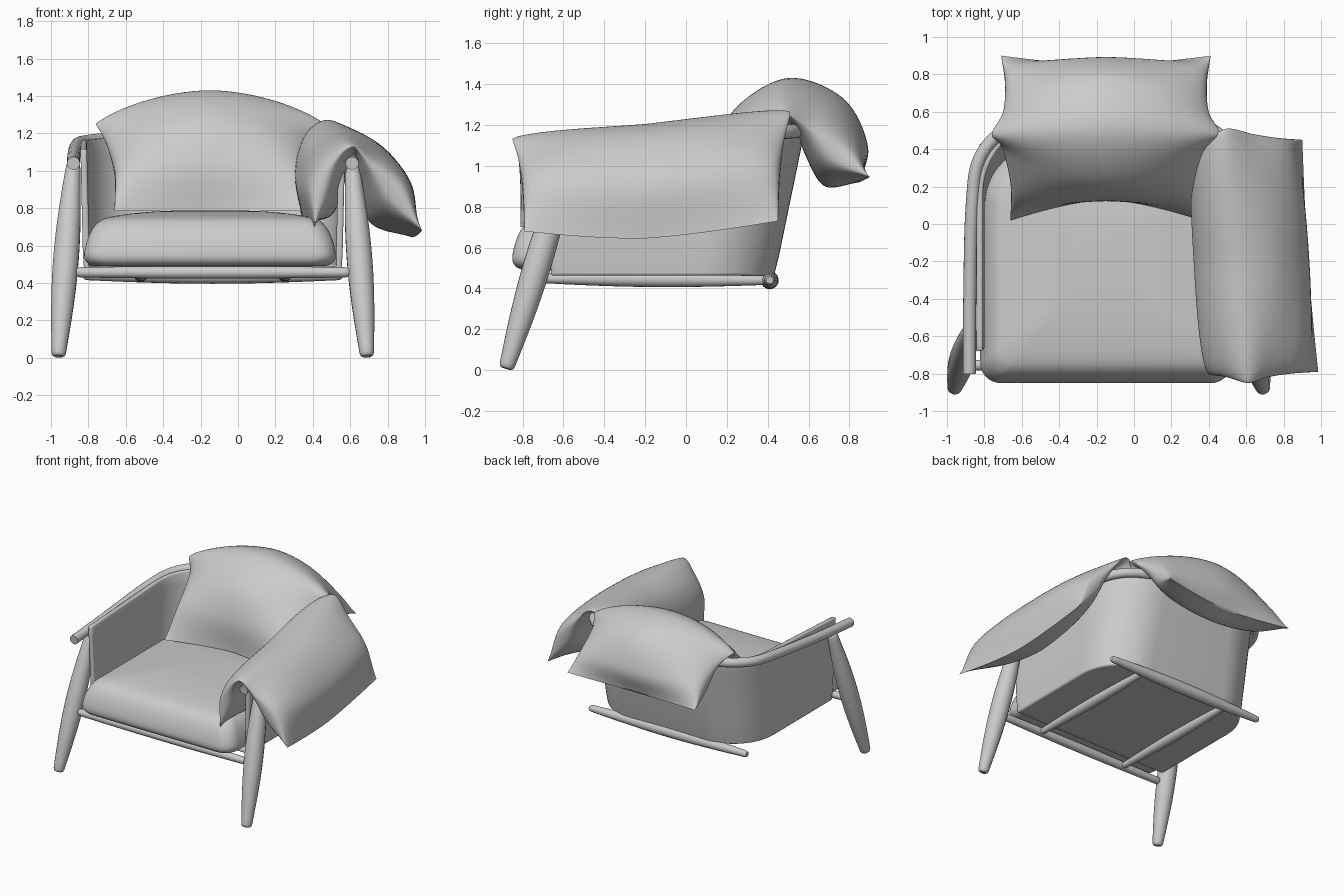
import bpy, bmesh, math
from mathutils import Vector

CX = -0.135   # middle of the chair frame

cube = bpy.data.objects.get("Cube")
if cube:
    bpy.data.objects.remove(cube)

grey = bpy.data.materials.new("light grey")
grey.use_nodes = True
COLOR = (0.6, 0.6, 0.6, 1)
grey.diffuse_color = COLOR
grey.node_tree.nodes["Principled BSDF"].inputs["Base Color"].default_value = COLOR


def finish(obj, angle=40):
    obj.data.materials.clear()
    obj.data.materials.append(grey)
    bpy.ops.object.select_all(action='DESELECT')
    obj.select_set(True)
    bpy.context.view_layer.objects.active = obj
    if obj.type == 'CURVE':
        bpy.ops.object.convert(target='MESH')
    bpy.ops.object.shade_smooth_by_angle(angle=math.radians(angle))
    return bpy.context.object


def mesh_object(name, bm, angle=40):
    bmesh.ops.remove_doubles(bm, verts=bm.verts, dist=0.0005)
    bmesh.ops.recalc_face_normals(bm, faces=bm.faces)
    me = bpy.data.meshes.new(name)
    bm.to_mesh(me)
    bm.free()
    obj = bpy.data.objects.new(name, me)
    bpy.context.collection.objects.link(obj)
    return finish(obj, angle)


def smooth_path(pts, n):
    """Sample a smooth path of n + 1 points through the given points."""
    p = [Vector(q) for q in pts]
    p = [2 * p[0] - p[1]] + p + [2 * p[-1] - p[-2]]
    out = []
    for i in range(n + 1):
        s = i / n * (len(pts) - 1)
        k = min(int(s), len(pts) - 2)
        t = s - k
        a, b, c, d = p[k:k + 4]
        out.append(0.5 * (2 * b + (c - a) * t + (2 * a - 5 * b + 4 * c - d) * t * t
                          + (3 * b - a - 3 * c + d) * t ** 3))
    return out


def tube(name, pts, radius):
    """Round bar along points; radius is a function of the fraction along it."""
    cu = bpy.data.curves.new(name, 'CURVE')
    cu.dimensions = '3D'
    cu.bevel_depth = 1
    cu.bevel_resolution = 6
    cu.use_fill_caps = True
    sp = cu.splines.new('POLY')
    sp.points.add(len(pts) - 1)
    for i, q in enumerate(pts):
        sp.points[i].co = (*q, 1)
        sp.points[i].radius = radius(i / (len(pts) - 1))
    obj = bpy.data.objects.new(name, cu)
    bpy.context.collection.objects.link(obj)
    return finish(obj)


def bar(name, a, b, r_end, r_mid):
    """Straight tapered bar, thickest in the middle, with rounded ends."""
    a, b = Vector(a), Vector(b)
    steps = [0, 0.006, 0.018] + [i / 20 for i in range(1, 20)] + [0.982, 0.994, 1]

    def radius(t):
        s = steps[round(t * (len(steps) - 1))]
        end = min(s, 1 - s)
        soft = 0.7 if end < 0.004 else 0.92 if end < 0.01 else 1
        return soft * (r_end + (r_mid - r_end) * math.sin(math.pi * s))
    return tube(name, [a.lerp(b, s) for s in steps], radius)


def skin(bm, rows, closed=False):
    grid = [[bm.verts.new(p) for p in row] for row in rows]
    for r0, r1 in zip(grid, grid[1:]):
        n = len(r0)
        for j in range(n if closed else n - 1):
            k = (j + 1) % n
            bm.faces.new((r0[j], r0[k], r1[k], r1[j]))
    return grid


def draped_cushion(name, edge_a, edge_b, outer, inner, p_end, p_mid):
    """Cushion hung over the rail: two seam edges and the two middle lines.
    It is blunt at its hanging ends (p_end) and pinched at the fold (p_mid)."""
    nv, nu = 56, 40
    ea, eb = smooth_path(edge_a, nv), smooth_path(edge_b, nv)
    top, under = smooth_path(outer, nv), smooth_path(inner, nv)
    bm = bmesh.new()
    for sign in (1, -1):
        rows = []
        for i in range(nu + 1):
            u = math.sin((i / nu - 0.5) * math.pi)
            row = []
            for j in range(nv + 1):
                a, b, m = ea[j], eb[j], (top[j] + under[j]) / 2
                power = p_end + (p_mid - p_end) * math.sin(math.pi * j / nv) ** 3
                sag = 1 - abs(u) ** 1.5
                puff = max(0, 1 - u * u) ** power
                row.append(a.lerp(b, (u + 1) / 2) + sag * (m - (a + b) / 2)
                           + sign * puff * (top[j] - under[j]) / 2)
            rows.append(row)
        skin(bm, rows)
    return mesh_object(name, bm, 70)


# Legs, front to back runners and cross bars
for side, word in ((-1, "right"), (1, "left")):
    bar("front_leg_" + word, (CX + side * 0.825, -0.88, 0.008),
        (CX + side * 0.745, -0.57, 1.04), 0.037, 0.069)
    bar("seat_runner_" + word, (CX + side * 0.385, -0.74, 0.45),
        (CX + side * 0.385, 0.41, 0.44), 0.022, 0.038)
bar("front_cross_bar", (CX - 0.73, -0.755, 0.457), (CX + 0.73, -0.755, 0.457), 0.027, 0.034)
bar("back_cross_bar", (CX - 0.69, 0.41, 0.44), (CX + 0.69, 0.41, 0.44), 0.024, 0.044)

# Bent arm and back rail
half = [(0.745, -0.8, 1.04), (0.743, -0.4, 1.075), (0.73, 0.1, 1.13),
        (0.685, 0.36, 1.155), (0.52, 0.52, 1.17), (0.25, 0.56, 1.175)]
rail = [(CX - x, y, z) for x, y, z in half] + [(CX, 0.565, 1.175)]
rail += [(CX + x, y, z) for x, y, z in reversed(half)]
tube("arm_rail", smooth_path(rail, 96), lambda t: 0.035)


# Curved shell around the seat, with its floor
def u_outline(w, front, back, r, n=14):
    pts = [(w, front + (back - r - front) * i / n) for i in range(n)]
    for i in range(n + 1):
        a = i / n * math.pi / 2
        pts.append((w - r + r * math.cos(a), back - r + r * math.sin(a)))
    return [(-x, y) for x, y in pts] + [(x, y) for x, y in reversed(pts)]


low = u_outline(0.675, -0.66, 0.42, 0.34)
high = u_outline(0.69, -0.68, 0.565, 0.40)
bm = bmesh.new()
rows = []
for k in range(9):
    t = k / 8
    row = []
    for (x0, y0), (x1, y1) in zip(low, high):
        top = 1.15 + 0.05 * y1
        row.append((CX + x0 + (x1 - x0) * t, y0 + (y1 - y0) * t, 0.475 + (top - 0.475) * t))
    rows.append(row)
grid = skin(bm, rows)
bm.faces.new(grid[0])
shell = mesh_object("seat_shell", bm)
sol = shell.modifiers.new("thickness", 'SOLIDIFY')
sol.thickness = 0.035
sol.offset = 0
bev = shell.modifiers.new("soft_edge", 'BEVEL')
bev.width = 0.01
bev.segments = 2


# Seat cushion: rounded outline stacked through a soft profile
def rounded_outline(w, front, back, rf, rb, n=10):
    pts = []
    for cx, cy, r, start in ((w - rb, back - rb, rb, 0), (-w + rb, back - rb, rb, 1),
                             (-w + rf, front + rf, rf, 2), (w - rf, front + rf, rf, 3)):
        for i in range(n + 1):
            a = (start + i / n) * math.pi / 2
            pts.append((cx + r * math.cos(a), cy + r * math.sin(a)))
    return pts


profile = [(0.14, 0, 0.488), (0.05, 0, 0.492), (0.01, 0, 0.515), (0, 0, 0.56), (0.02, 0, 0.64),
           (0.055, 0, 0.705), (0.11, 0, 0.745), (0.22, 0, 0.767), (0.36, 0, 0.781), (0.5, 0, 0.788)]
rows = []
for inset, _, z in smooth_path(profile, 36):
    outline = rounded_outline(0.672 - inset, -0.85 + inset, 0.40 - inset * 0.8,
                              max(0.02, 0.11 - inset * 0.2), max(0.03, 0.28 - inset * 0.5))
    rows.append([(CX - 0.015 + x, y, z) for x, y in outline])
bm = bmesh.new()
grid = skin(bm, rows, closed=True)
bm.faces.new(grid[0])
bm.faces.new(grid[-1])
mesh_object("seat_cushion", bm, 60)

# Back cushion, hung over the back of the rail
MX = -0.15
seam = [(0.51, 0.02, 0.785), (0.51, 0.22, 0.98), (0.555, 0.41, 1.15), (0.61, 0.48, 1.25),
        (0.55, 0.60, 1.18), (0.54, 0.75, 1.05), (0.56, 0.90, 0.945)]
front_line = [(0.13, 0.785), (0.13, 1.04), (0.24, 1.28), (0.5, 1.43),
              (0.77, 1.33), (0.89, 1.1), (0.85, 0.92)]
rear_line = [(0.13, 0.785), (0.38, 0.83), (0.51, 1.04), (0.56, 1.17),
             (0.595, 1.04), (0.68, 0.90), (0.85, 0.92)]
draped_cushion("back_cushion",
               [(MX - w, y, z) for w, y, z in seam], [(MX + w, y, z) for w, y, z in seam],
               [(MX, y, z) for y, z in front_line], [(MX, y, z) for y, z in rear_line],
               0.3, 0.8)

# Arm cushion, hung over the left arm of the rail
front_seam = [(0.41, -0.81, 0.70), (0.43, -0.81, 0.87), (0.50, -0.82, 1.03), (0.61, -0.85, 1.13),
              (0.71, -0.82, 1.03), (0.84, -0.8, 0.88), (0.985, -0.79, 0.68)]
back_seam = [(0.33, 0.3, 0.8), (0.36, 0.38, 1.0), (0.41, 0.46, 1.2), (0.5, 0.51, 1.26),
             (0.64, 0.48, 1.12), (0.77, 0.46, 0.95), (0.9, 0.45, 0.73)]
over = [(0.35, 0.74), (0.32, 0.93), (0.39, 1.12), (0.56, 1.205),
        (0.77, 1.13), (0.925, 0.92), (0.93, 0.645)]
beneath = [(0.35, 0.74), (0.50, 0.77), (0.57, 0.96), (0.61, 1.075),
           (0.64, 0.94), (0.71, 0.72), (0.93, 0.645)]
draped_cushion("arm_cushion", front_seam, back_seam,
               [(x, -0.2, z) for x, z in over], [(x, -0.2, z) for x, z in beneath], 0.3, 0.6)
